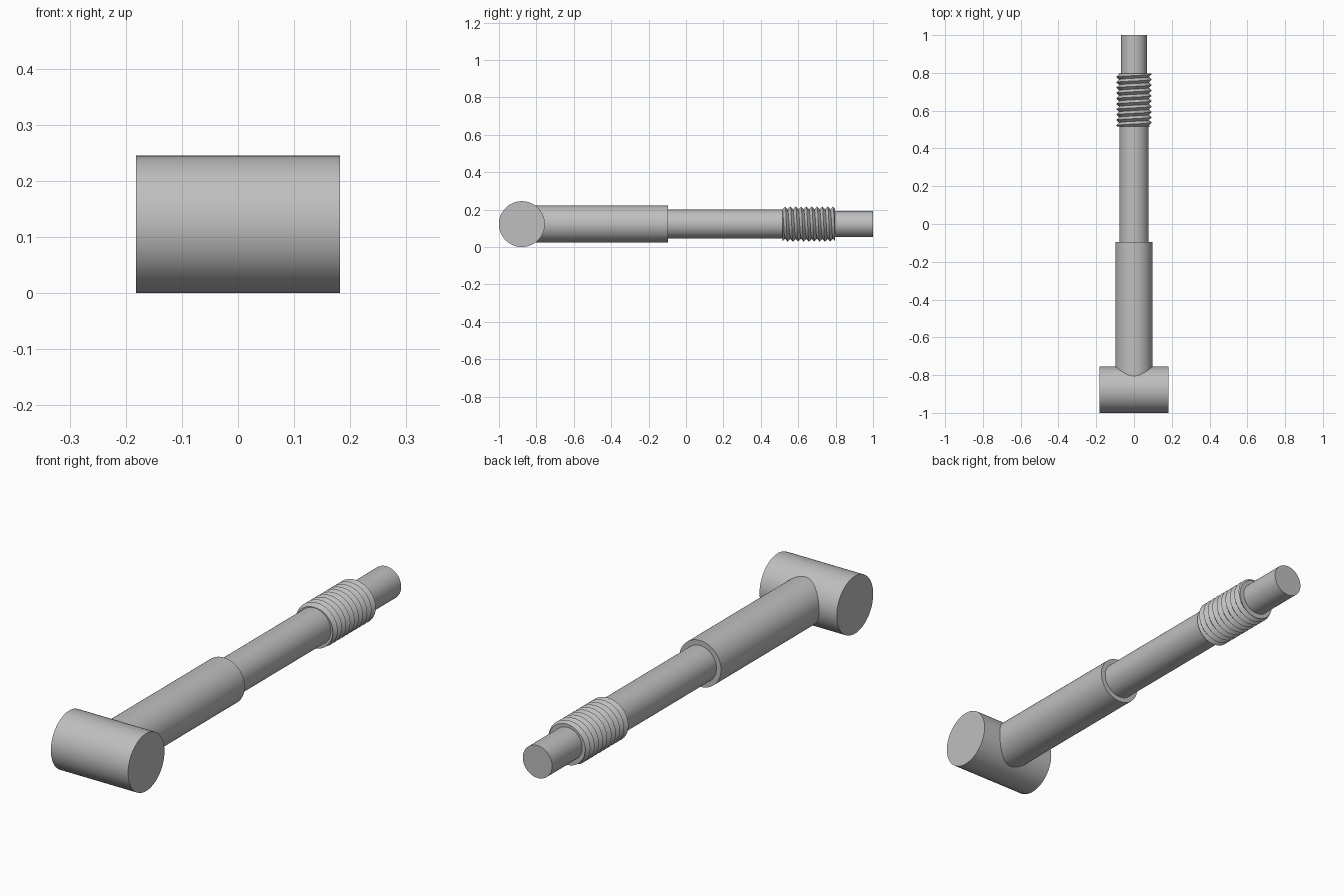
import bpy, bmesh
from math import pi, sin, cos, radians
from mathutils import Matrix

if "Cube" in bpy.data.objects:
    bpy.data.objects.remove(bpy.data.objects["Cube"])

AXIS_Z = 0.1225      # height of the shaft axis
HEAD_Y = -0.8775

steel = bpy.data.materials.new("grey steel")
steel.use_nodes = True
grey = (0.52, 0.52, 0.52, 1)
steel.diffuse_color = grey
steel.node_tree.nodes["Principled BSDF"].inputs["Base Color"].default_value = grey


def finish(name, bm):
    bmesh.ops.recalc_face_normals(bm, faces=bm.faces)
    mesh = bpy.data.meshes.new(name)
    bm.to_mesh(mesh)
    bm.free()
    obj = bpy.data.objects.new(name, mesh)
    bpy.context.collection.objects.link(obj)
    mesh.materials.append(steel)
    bpy.ops.object.select_all(action="DESELECT")
    obj.select_set(True)
    bpy.context.view_layer.objects.active = obj
    bpy.ops.object.shade_smooth_by_angle(angle=radians(30))
    return obj


def cylinder(name, radius, length, centre, turn_axis):
    bm = bmesh.new()
    place = Matrix.Translation(centre) @ Matrix.Rotation(pi / 2, 4, turn_axis)
    bmesh.ops.create_cone(bm, cap_ends=True, segments=96, radius1=radius,
                          radius2=radius, depth=length, matrix=place)
    return finish(name, bm)


def shaft(name, radius, start, end):
    return cylinder(name, radius, end - start, (0, (start + end) / 2, AXIS_Z), "X")


def screw_thread(name, root, crest, start, end, pitch, steps=64):
    # One continuous helical strip, trimmed flat and capped at both ends
    bm = bmesh.new()
    count = int((end - start) / pitch + 4) * steps
    roots, crests = [], []
    for k in range(count):
        a = 2 * pi * k / steps
        y = start + pitch * (k / steps - 2)
        for row, r, shift in ((roots, root, 0), (crests, crest, pitch / 2)):
            row.append(bm.verts.new((r * sin(a), y + shift, AXIS_Z + r * cos(a))))
    for k in range(count - 1):
        bm.faces.new((roots[k], roots[k + 1], crests[k + 1], crests[k]))
        if k + 1 + steps < count:
            n = k + steps
            bm.faces.new((crests[k], crests[k + 1], roots[n + 1], roots[n]))
    for y, side in ((start, -1), (end, 1)):
        bmesh.ops.bisect_plane(bm, geom=bm.verts[:] + bm.edges[:] + bm.faces[:],
                               plane_co=(0, y, 0), plane_no=(0, side, 0),
                               clear_outer=True)
    bmesh.ops.remove_doubles(bm, verts=bm.verts, dist=1e-6)
    bmesh.ops.holes_fill(bm, edges=[e for e in bm.edges if e.is_boundary], sides=0)
    return finish(name, bm)


# Cross head, stepped shaft and threaded section
cylinder("cross_head", 0.1225, 0.364, (0, HEAD_Y, AXIS_Z), "Y")
shaft("thick_shaft", 0.0985, HEAD_Y, -0.095)
shaft("thin_shaft", 0.077, -0.12, 0.53)
screw_thread("screw_thread", 0.079, 0.094, 0.515, 0.797, 0.0285)
shaft("end_pin", 0.069, 0.5, 1.0)
